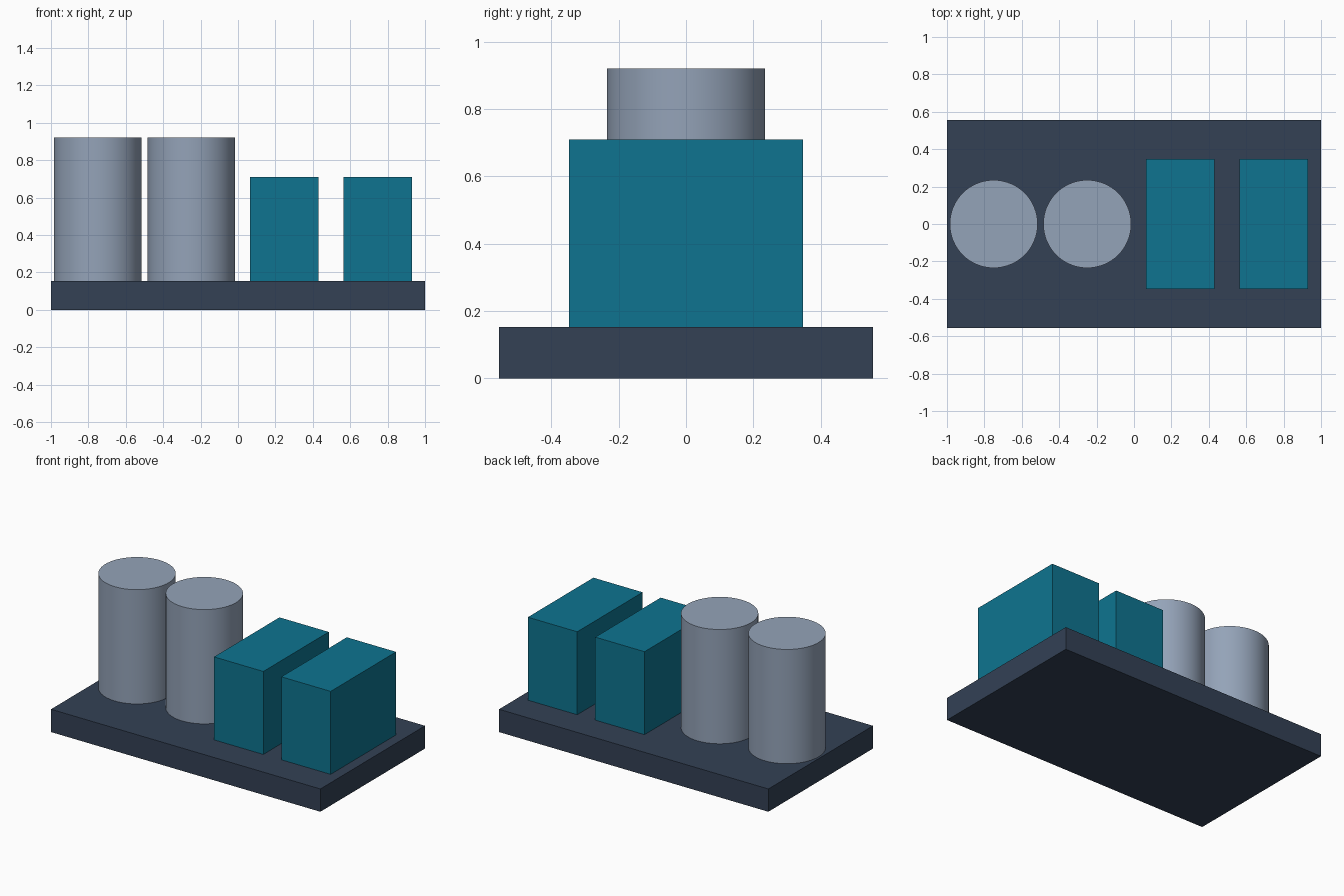
import bpy

if "Cube" in bpy.data.objects:
    bpy.data.objects.remove(bpy.data.objects["Cube"])


def material(name, rgb):
    """Flat colour from 0-255 sRGB values, stored as linear."""
    mat = bpy.data.materials.new(name)
    lin = [((c / 255 + 0.055) / 1.055) ** 2.4 for c in rgb]
    mat.diffuse_color = (*lin, 1)
    mat.use_nodes = True
    mat.node_tree.nodes["Principled BSDF"].inputs["Base Color"].default_value = mat.diffuse_color
    return mat


def finish(name, mat):
    obj = bpy.context.object
    obj.name = name
    obj.data.materials.append(mat)
    return obj


def box(name, x, size, z0, z1, mat):
    bpy.ops.mesh.primitive_cube_add(size=1, location=(x, 0, (z0 + z1) / 2))
    bpy.context.object.scale = (size[0], size[1], z1 - z0)
    bpy.ops.object.transform_apply(location=False, rotation=False, scale=True)
    return finish(name, mat)


def drum(name, x, radius, z0, z1, mat):
    bpy.ops.mesh.primitive_cylinder_add(vertices=64, radius=radius, depth=z1 - z0,
                                        location=(x, 0, (z0 + z1) / 2))
    obj = finish(name, mat)
    bpy.ops.object.shade_smooth_by_angle()
    return obj


slate = material("dark slate", (51, 65, 85))
teal = material("teal", (14, 116, 144))
grey = material("light grey", (148, 163, 184))

BASE_TOP = 0.153

# Base slab
box("base_plate", 0, (2, 1.11), 0, BASE_TOP, slate)

# Two upright drums and two blocks in a row
for i, x in enumerate((-0.75, -0.25), 1):
    drum(f"drum_{i}", x, 0.235, BASE_TOP, 0.92, grey)
for i, x in enumerate((0.248, 0.748), 1):
    box(f"block_{i}", x, (0.366, 0.694), BASE_TOP, 0.71, teal)
